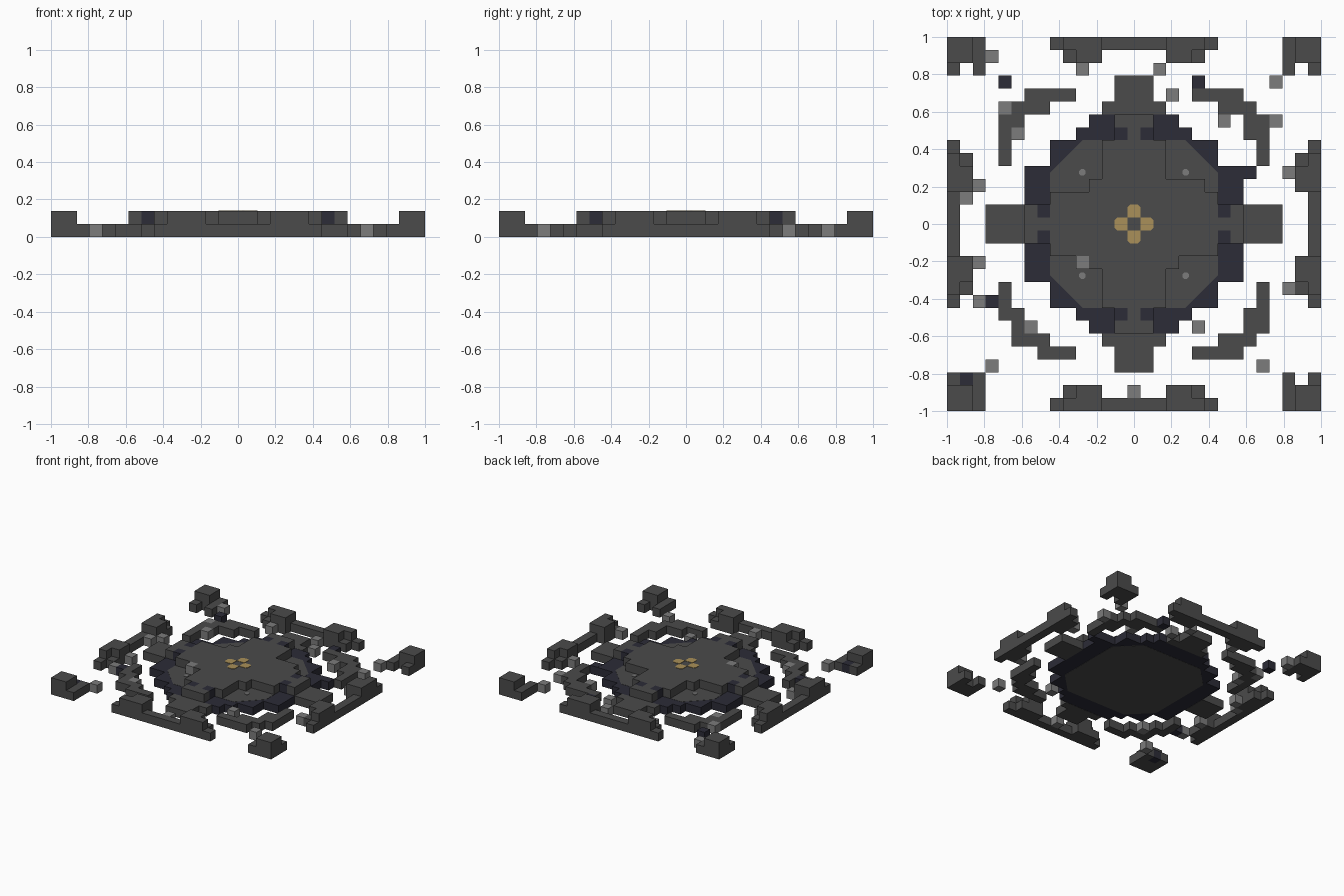
import bpy
import bmesh
from math import cos, sin, pi
from mathutils import Vector

U = 2 / 29  # edge of one cube

cube = bpy.data.objects.get("Cube")
if cube:
    bpy.data.objects.remove(cube, do_unlink=True)


def material(name, r, g, b):
    m = bpy.data.materials.new(name)
    m.use_nodes = True
    m.diffuse_color = (r, g, b, 1)
    m.node_tree.nodes["Principled BSDF"].inputs["Base Color"].default_value = (r, g, b, 1)
    return m


STONE = material("dark stone", .070, .070, .070)
RUBBLE = material("light stone", .20, .20, .20)
NAVY = material("navy stone", .025, .025, .038)
GOLD = material("gold", .40, .28, .10)


def finish(name, bm, mat):
    bmesh.ops.recalc_face_normals(bm, faces=bm.faces)
    mesh = bpy.data.meshes.new(name)
    bm.to_mesh(mesh)
    bm.free()
    mesh.materials.append(mat)
    bpy.context.collection.objects.link(bpy.data.objects.new(name, mesh))


def blocks(name, cells, mat, shrink=0):
    """Join unit cubes into one shell, leaving out hidden faces."""
    cells = set(cells)
    bm = bmesh.new()
    for c in cells:
        for axis in range(3):
            for s in (-1, 1):
                n = [0, 0, 0]
                n[axis] = s
                if tuple(a + b for a, b in zip(c, n)) in cells:
                    continue
                corners = []
                for p, q in ((-1, -1), (1, -1), (1, 1), (-1, 1)):
                    d = [0, 0, 0]
                    d[axis], d[(axis + 1) % 3], d[(axis + 2) % 3] = s, p, q
                    v = Vector(c) + Vector(d) / 2 + Vector((0, 0, .5))
                    v.z -= d[2] * shrink
                    corners.append(bm.verts.new(v * U))
                bm.faces.new(corners if s > 0 else corners[::-1])
    bmesh.ops.remove_doubles(bm, verts=bm.verts, dist=U / 1000)
    finish(name, bm, mat)


def prisms(name, outlines, z0, z1, mat):
    """Extrude flat outlines, in cube units, from z0 to z1."""
    bm = bmesh.new()
    for pts in outlines:
        low = [bm.verts.new((x * U, y * U, z0 * U)) for x, y in pts]
        high = [bm.verts.new((x * U, y * U, z1 * U)) for x, y in pts]
        bm.faces.new(low[::-1])
        bm.faces.new(high)
        for i in range(len(pts)):
            j = (i + 1) % len(pts)
            bm.faces.new((low[i], low[j], high[j], high[i]))
    finish(name, bm, mat)


def mirror4(cells):
    return {(x * a, y * b, z) for x, y, z in cells for a in (1, -1) for b in (1, -1)}


def turned(cells):
    return set(cells) | {(y, x, z) for x, y, z in cells}


def span(x0, x1, y0, y1, z=0):
    return {(x, y, z) for x in range(x0, x1 + 1) for y in range(y0, y1 + 1)}


# Round base: navy rim around an eight-sided stone floor
rim = span(-6, 6, -6, 6) | span(-8, 8, -4, 4) | span(-4, 4, -7, 7) | span(-3, 3, -8, 8)
blocks("base_rim", rim, NAVY, shrink=.02)
octagon = [(6.5, -4), (6.5, 4), (4, 6.5), (-4, 6.5), (-6.5, 4), (-6.5, -4), (-4, -6.5), (4, -6.5)]
prisms("base_floor", [octagon], 0, 1, STONE)

# Raised cross with arms, and navy corner stones at the arm roots
roots = mirror4(turned({(7, 1, 1)}))
cross = turned(span(-6, 6, -2, 2, 1) | span(-8, 8, -1, 1, 1))
cross |= mirror4({(3, 3, 1)}) | {(4, 3, 1), (5, 3, 1)}
blocks("raised_cross", cross - roots, STONE)
blocks("arm_root_stones", roots, NAVY)

# Low ends of the four arms
blocks("arm_ends", mirror4(turned(span(9, 11, -1, 1)) | span(-2, 2, 9, 9)), STONE)

# Gold cross inlay with clipped outer corners
petal = [(-.5, .5), (.5, .5), (.5, 1.3), (.3, 1.5), (-.3, 1.5), (-.5, 1.3)]
petals = []
for k in range(4):
    c, s = round(cos(k * pi / 2)), round(sin(k * pi / 2))
    petals.append([(x * c - y * s, x * s + y * c) for x, y in petal])
prisms("gold_inlay", petals, 1.95, 2.04, GOLD)

# Small studs on the lower corners of the floor
studs = [[(4 * a + .27 * cos((k + .5) * pi / 4), 4 * b + .27 * sin((k + .5) * pi / 4))
          for k in range(8)] for a in (1, -1) for b in (1, -1)]
prisms("floor_studs", studs, .95, 1.06, RUBBLE)

# Broken ring wall
arc = span(5, 8, 10, 10) | span(8, 9, 9, 9) | span(7, 7, 9, 9)
arc |= span(9, 9, 7, 8) | span(10, 10, 5, 8)
ring = mirror4(arc) - {(-10, 9, 0), (-9, 7, 0), (-8, -10, 0), (-10, -8, 0)}
blocks("ring_wall", ring, STONE)

# Outer walls with raised ends
wall = span(-6, 6, 14, 14) | span(3, 5, 13, 13) | span(3, 5, 14, 14, 1) | span(3, 4, 13, 13, 1)
blocks("outer_walls", mirror4(turned(wall)) - {(-13, 2, 0)}, STONE)

# Corner towers
tower = span(13, 14, 13, 14) | span(13, 14, 13, 14, 1)
tower |= span(12, 12, 12, 14) | {(14, 12, 0)}
blocks("corner_towers", mirror4(tower), STONE)

# Scattered rubble
rubble = [(-11, 13), (-4, 12), (2, 12), (3, 10), (11, 11), (7, 8), (11, 8), (-10, 9),
          (-9, 7), (-12, 3), (-13, 2), (12, 4), (-12, -3), (12, -5), (-12, -6),
          (-8, -8), (5, -8), (-11, -11), (10, -11), (0, -13)]
blocks("rubble", [(x, y, 0) for x, y in rubble] + [(-4, -3, 1)], RUBBLE)
blocks("navy_rubble", [(x, y, 0) for x, y in
                       ((-10, 11), (5, 11), (9, 4), (-11, -6), (-13, -12))], NAVY)
